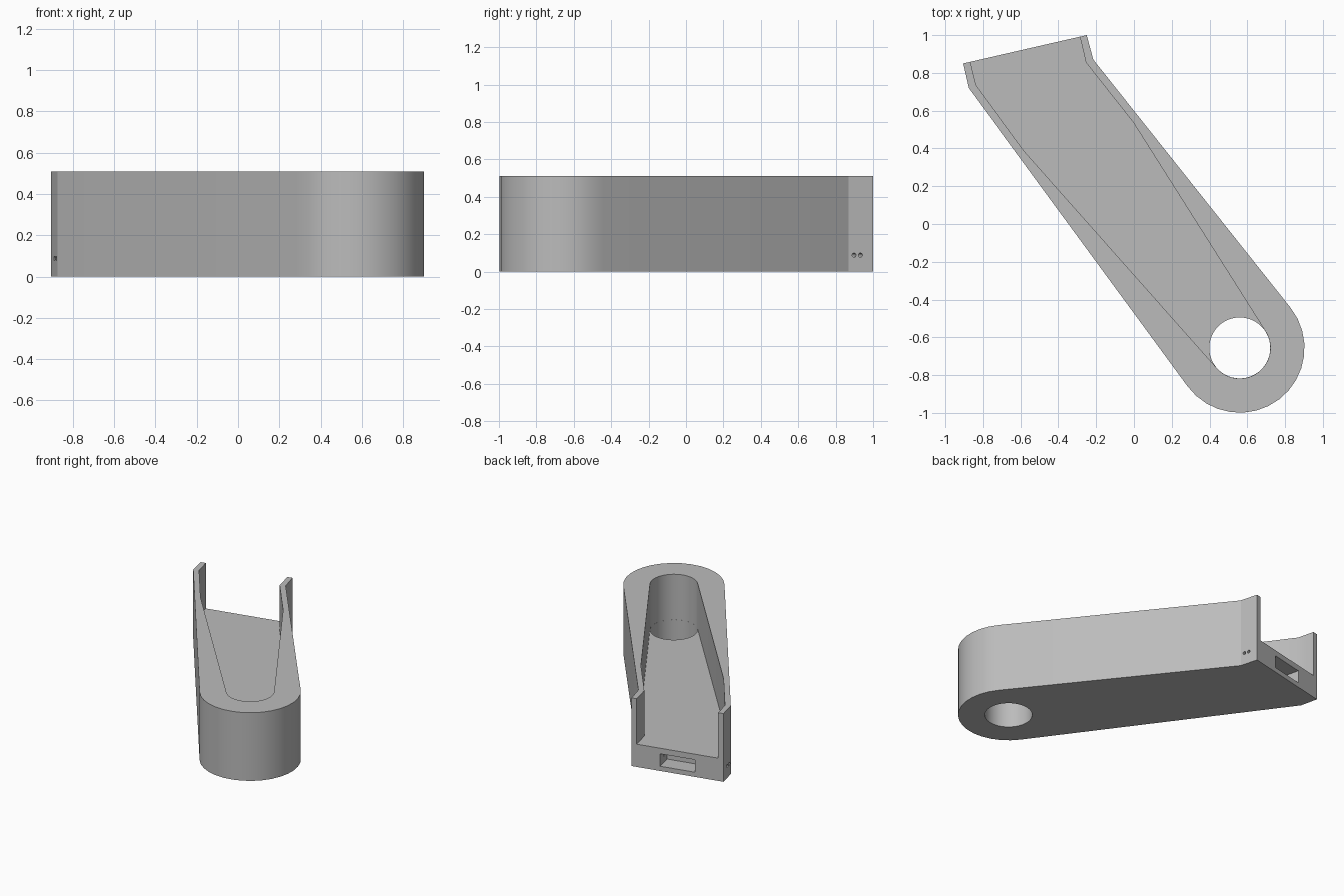
import bpy, bmesh
from math import acos, atan2, cos, sin, pi
from mathutils import Vector, Matrix

if "Cube" in bpy.data.objects:
    bpy.data.objects.remove(bpy.data.objects["Cube"])

HEIGHT, FLOOR = 0.51, 0.17
PIVOT = Vector((0.56, -0.656))
OUTER_R, HOLE_R = 0.343, 0.162
BACK_L, BACK_R = Vector((-0.905, 0.85)), Vector((-0.25, 1.0))
ACROSS = (BACK_R - BACK_L).normalized()
INWARD = Vector((ACROSS.y, -ACROSS.x))

grey = bpy.data.materials.new("grey plastic")
grey.use_nodes = True
colour = (0.5, 0.5, 0.5, 1)
grey.diffuse_color = colour
grey.node_tree.nodes["Principled BSDF"].inputs["Base Color"].default_value = colour


def tangent_angle(p, radius, side):
    d = p - PIVOT
    return atan2(d.y, d.x) + side * acos(radius / d.length)


def arm_outline(left, right, radius, steps):
    """Open-ended arm: left and right sides joined by an arc around the pivot."""
    a = tangent_angle(right[-1], radius, -1)
    b = tangent_angle(left[-1], radius, 1) - 2 * pi
    arc = [PIVOT + radius * Vector((cos(t), sin(t)))
           for t in (a + (b - a) * i / steps for i in range(steps + 1))]
    return right + arc + left[::-1]


def prism(name, outline, z0, z1):
    bm = bmesh.new()
    face = bm.faces.new([bm.verts.new((p.x, p.y, z0)) for p in outline])
    top = bmesh.ops.extrude_face_region(bm, geom=[face])["geom"]
    bmesh.ops.translate(bm, vec=(0, 0, z1 - z0),
                        verts=[v for v in top if isinstance(v, bmesh.types.BMVert)])
    bmesh.ops.recalc_face_normals(bm, faces=bm.faces)
    return make_object(name, bm)


def make_object(name, bm):
    mesh = bpy.data.meshes.new(name)
    bm.to_mesh(mesh)
    bm.free()
    mesh.materials.append(grey)
    ob = bpy.data.objects.new(name, mesh)
    bpy.context.collection.objects.link(ob)
    return ob


def cylinder(name, radius, depth, sides, matrix):
    bm = bmesh.new()
    bmesh.ops.create_cone(bm, cap_ends=True, segments=sides, radius1=radius,
                          radius2=radius, depth=depth, matrix=matrix)
    return make_object(name, bm)


def cut(body, cutter):
    cutter.hide_render = True
    mod = body.modifiers.new("cut", "BOOLEAN")
    mod.operation, mod.solver, mod.object = "DIFFERENCE", "EXACT", cutter
    bpy.context.view_layer.objects.active = body
    bpy.ops.object.modifier_apply(modifier=mod.name)
    bpy.data.objects.remove(cutter)


# Solid arm body
body = prism("arm_body", arm_outline([BACK_L, Vector((-0.875, 0.72))],
                                     [BACK_R, Vector((-0.215, 0.87))],
                                     OUTER_R, 16), 0, HEIGHT)

# Tapering channel, open at the back and top
wall = 0.037
left = [BACK_L + ACROSS * wall - INWARD * 0.1, Vector((-0.837, 0.735)), Vector((-0.58, 0.385))]
right = [BACK_R - ACROSS * wall - INWARD * 0.1, Vector((-0.254, 0.855)), Vector((-0.005, 0.54))]
cut(body, prism("channel", arm_outline(left, right, HOLE_R, 24), FLOOR, HEIGHT + 0.2))

# Pivot hole through the floor
cut(body, cylinder("pivot_hole", HOLE_R - 0.0005, 0.4, 48,
                   Matrix.Translation((PIVOT.x, PIVOT.y, 0.02))))

# Slot in the back edge of the floor
width = (BACK_R - BACK_L).length
a, b = BACK_L + ACROSS * width * 0.31, BACK_L + ACROSS * width * 0.69
cut(body, prism("slot", [a - INWARD * 0.1, b - INWARD * 0.1,
                         b + INWARD * 0.125, a + INWARD * 0.125], 0.035, 0.128))

# Two pin holes running across the arm through the slot
turn = Vector((0, 0, 1)).rotation_difference(ACROSS.to_3d()).to_matrix().to_4x4()
for depth in (0.07, 0.105):
    p = (BACK_L + BACK_R) / 2 + INWARD * depth
    cut(body, cylinder("pin_hole", 0.011, 1, 16, Matrix.Translation((p.x, p.y, 0.088)) @ turn))

# Smooth round surfaces, sharp edges kept
body.select_set(True)
bpy.context.view_layer.objects.active = body
bpy.ops.object.shade_smooth_by_angle(angle=0.4)
